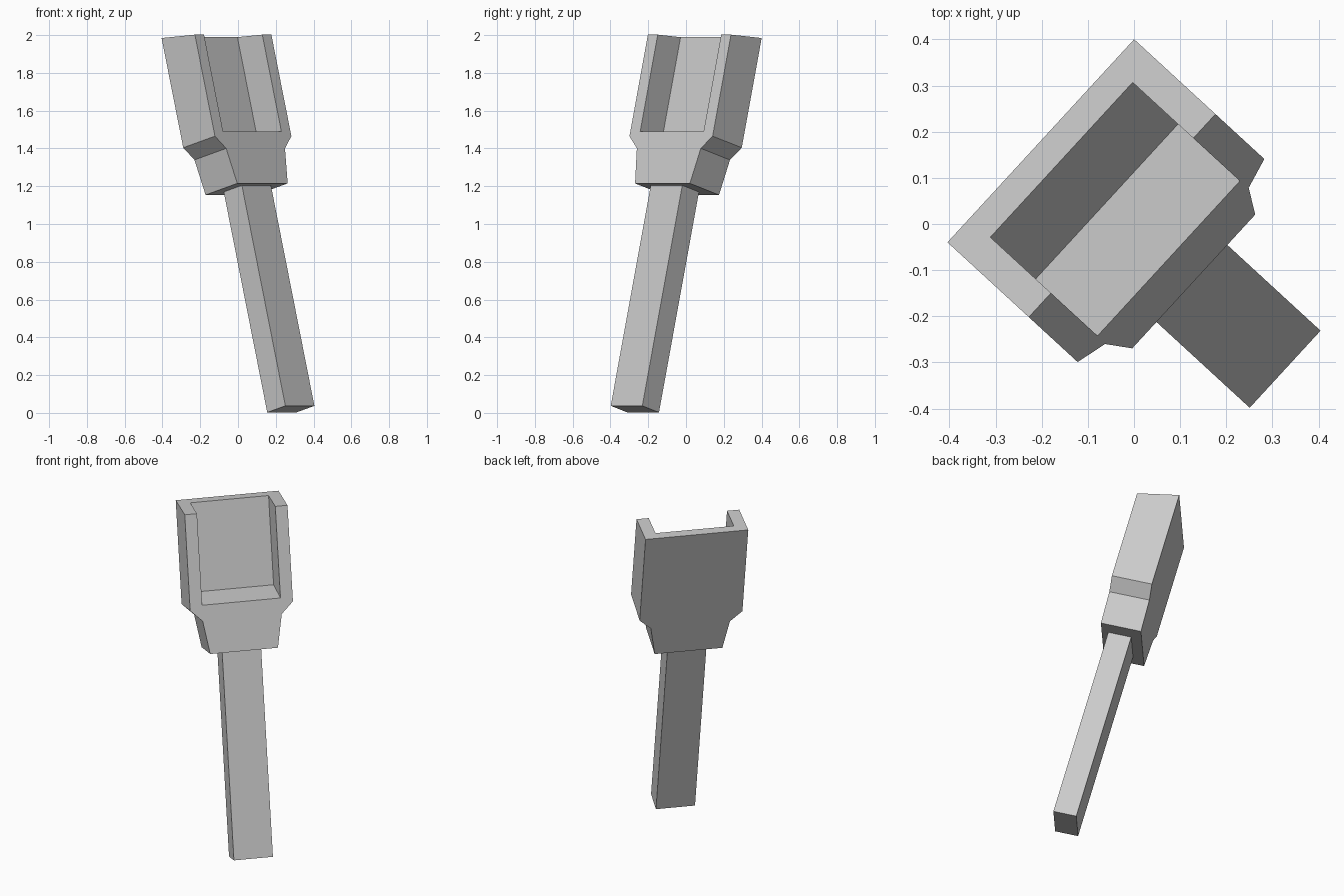
import bpy
import bmesh
from math import radians
from mathutils import Matrix

cube = bpy.data.objects.get("Cube")
if cube:
    bpy.data.objects.remove(cube, do_unlink=True)

# Single flat colour
grey = bpy.data.materials.new("plain_grey")
grey.use_nodes = True
colour = (0.6, 0.6, 0.6, 1)
grey.diffuse_color = colour
grey.node_tree.nodes["Principled BSDF"].inputs["Base Color"].default_value = colour

# The tool is modelled upright, then leaned back and turned about z
LEAN = Matrix.Rotation(radians(47.4), 4, 'Z') @ Matrix.Rotation(radians(-15), 4, 'X')
MID = -0.004
FRONT, INNER, BACK = -0.488, -0.312, -0.252


def finish(bm, name):
    bmesh.ops.recalc_face_normals(bm, faces=bm.faces)
    mesh = bpy.data.meshes.new(name)
    bm.to_mesh(mesh)
    bm.free()
    mesh.materials.append(grey)
    obj = bpy.data.objects.new(name, mesh)
    bpy.context.collection.objects.link(obj)
    obj.matrix_world = LEAN


def top_height(y):
    # Slanted rim: highest at the back
    return 1.987 + (BACK - y) * -0.19


def floor_height(y):
    return 1.412 + (y - FRONT) * 0.268


# Scoop head: stepped outline with a pocket open at the front and top
bm = bmesh.new()


def pair(x, y, z):
    return [bm.verts.new((MID + side * x, y, z)) for side in (-1, 1)]


def outline(y):
    steps = [(0.299, top_height(y)), (0.299, 1.386), (0.23, 1.319), (0.197, 1.127)]
    return [pair(x, y, z) for x, z in steps]


back, front = outline(BACK), outline(FRONT)
rim_in, rim_out = [pair(0.228, y, top_height(y)) for y in (INNER, FRONT)]
floor_in, floor_out = [pair(0.228, y, floor_height(y)) for y in (INNER, FRONT)]

for side in (0, 1):
    for i in range(3):
        bm.faces.new((back[i][side], back[i + 1][side], front[i + 1][side], front[i][side]))
    bm.faces.new((rim_in[side], rim_out[side], floor_out[side], floor_in[side]))

left_to_right = lambda rows: [r[0] for r in rows] + [r[1] for r in reversed(rows)]
bm.faces.new(left_to_right(back))
bm.faces.new(left_to_right([floor_out, rim_out] + front))
bm.faces.new(left_to_right([rim_in, rim_out, front[0], back[0]]))
bm.faces.new(left_to_right([back[3], front[3]]))
bm.faces.new(left_to_right([rim_in, floor_in]))
bm.faces.new(left_to_right([floor_in, floor_out]))
finish(bm, "scoop_head")

# Handle: plain rectangular bar
bm = bmesh.new()
bmesh.ops.create_cube(bm, size=1)
bmesh.ops.scale(bm, vec=(0.227, 0.135, 1.215), verts=bm.verts)
bmesh.ops.translate(bm, vec=(-0.01, -0.381, 0.526), verts=bm.verts)
finish(bm, "handle")
